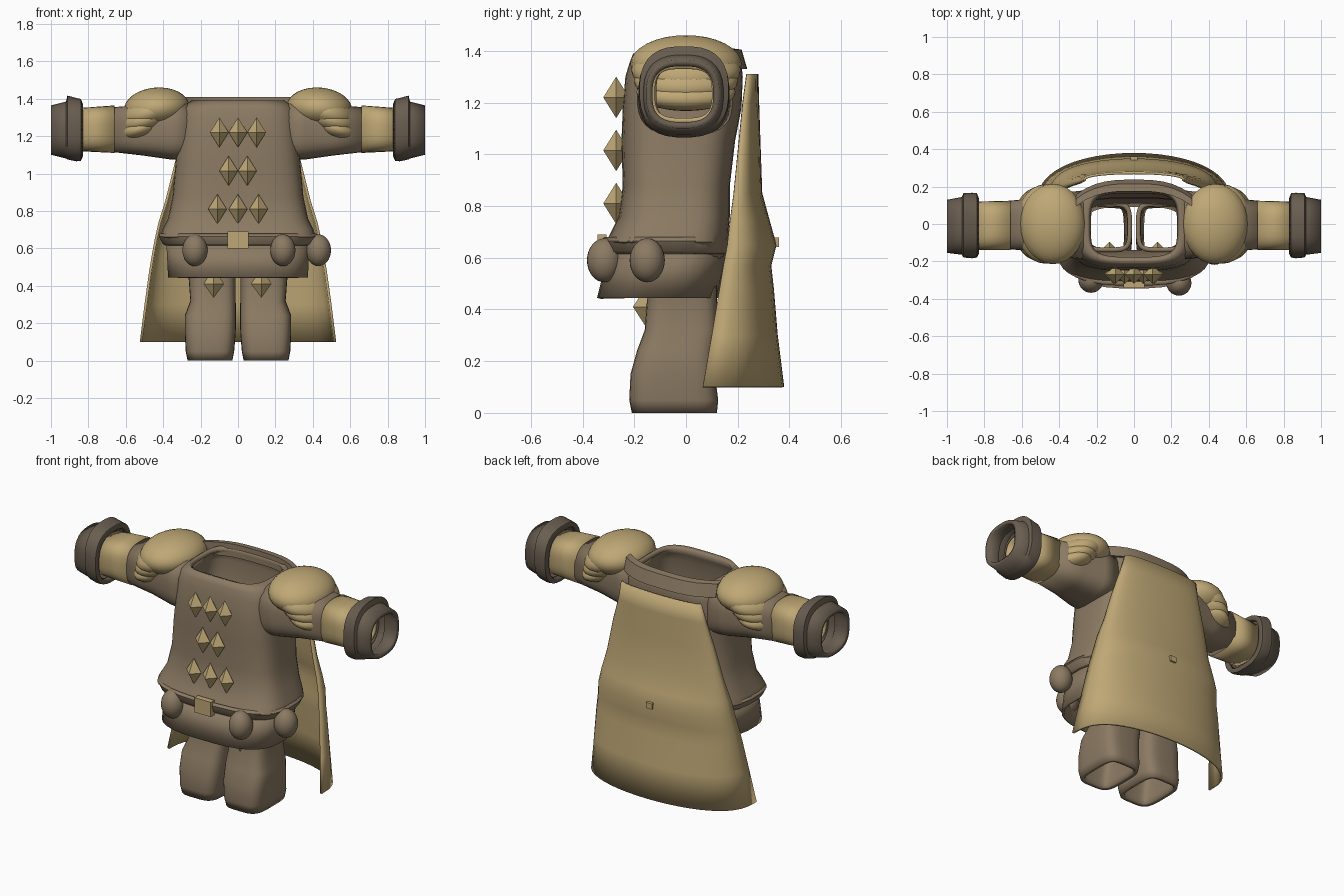
import bpy, bmesh, math
from mathutils import Vector, Matrix

cube = bpy.data.objects.get("Cube")
if cube:
    bpy.data.objects.remove(cube)


def material(name, rgb):
    m = bpy.data.materials.new(name)
    m.use_nodes = True
    m.diffuse_color = (*rgb, 1)
    m.node_tree.nodes["Principled BSDF"].inputs["Base Color"].default_value = (*rgb, 1)
    return m


BROWN = material("brown cloth", (0.26, 0.195, 0.125))
DARK = material("dark leather", (0.14, 0.11, 0.08))
GOLD = material("tan gold", (0.52, 0.39, 0.18))
made = []


def finish(name, bm, mat, mirror=False, thickness=0, smooth=True):
    mesh = bpy.data.meshes.new(name)
    bm.to_mesh(mesh)
    bm.free()
    mesh.materials.append(mat)
    ob = bpy.data.objects.new(name, mesh)
    bpy.context.collection.objects.link(ob)
    if mirror:
        ob.modifiers.new("Mirror", 'MIRROR').use_mirror_merge = False
    if thickness:
        s = ob.modifiers.new("Solidify", 'SOLIDIFY')
        s.thickness, s.offset = thickness, -1
    if smooth:
        made.append(ob)
    return ob


def bridge(bm, rings, closed=True):
    for a, b in zip(rings, rings[1:]):
        n = len(a)
        for j in range(n if closed else n - 1):
            k = (j + 1) % n
            bm.faces.new((a[j], a[k], b[k], b[j]))


def tube(name, rows, mat, square=3, axis="z", sides=32, **kw):
    """Open tube; each row is (position on axis, u min, u max, v min, v max)."""
    bm = bmesh.new()
    rings = []
    for p, u0, u1, v0, v1 in rows:
        ring = []
        for i in range(sides):
            t = math.tau * (i + 0.5) / sides
            c, s = math.cos(t), math.sin(t)
            u = (u0 + u1) / 2 + (u1 - u0) / 2 * math.copysign(abs(c) ** (2 / square), c)
            v = (v0 + v1) / 2 + (v1 - v0) / 2 * math.copysign(abs(s) ** (2 / square), s)
            ring.append(bm.verts.new((u, v, p) if axis == "z" else (p, u, v)))
        rings.append(ring)
    bridge(bm, rings)
    return finish(name, bm, mat, **kw)


def ellipsoid(name, centre, radii, mat, tilt=0, mirror=False):
    bm = bmesh.new()
    m = (Matrix.Translation(centre) @ Matrix.Rotation(tilt, 4, 'Y')
         @ Matrix.Diagonal((*radii, 1)))
    bmesh.ops.create_uvsphere(bm, u_segments=28, v_segments=16, radius=1, matrix=m)
    return finish(name, bm, mat, mirror=mirror)


def box(name, centre, size, mat):
    bm = bmesh.new()
    bmesh.ops.create_cube(bm, size=1, matrix=Matrix.Translation(centre) @ Matrix.Diagonal((*size, 1)))
    return finish(name, bm, mat, smooth=False)


def stud(name, centre, width, height):
    bm = bmesh.new()
    c = Vector(centre)
    ring = [bm.verts.new(c + Vector(d) * width) for d in ((1, 0, 0), (0, 1, 0), (-1, 0, 0), (0, -1, 0))]
    top, low = (bm.verts.new(c + Vector((0, 0, h))) for h in (height, -height))
    for a, b in zip(ring, ring[1:] + ring[:1]):
        bm.faces.new((a, b, top))
        bm.faces.new((b, a, low))
    finish(name, bm, GOLD, smooth=False)


# Tunic body, open at the neck and tapering to the hips
tube("tunic", [
    (0.50, -.27, .27, -.16, .12), (0.60, -.34, .34, -.26, .15),
    (0.66, -.415, .415, -.31, .165), (0.70, -.405, .405, -.29, .165),
    (0.76, -.375, .375, -.26, .17), (0.88, -.35, .35, -.245, .17),
    (1.05, -.335, .335, -.25, .19), (1.18, -.325, .325, -.245, .215),
    (1.30, -.315, .315, -.235, .22), (1.35, -.30, .30, -.22, .215),
    (1.39, -.25, .25, -.205, .19)], BROWN, square=3.6, sides=40, thickness=.03)

# Trouser legs
tube("leg", [
    (0, .03, .27, -.21, .12), (.05, .02, .28, -.22, .125),
    (.15, .012, .285, -.215, .112), (.24, .01, .285, -.19, .11),
    (.32, .012, .255, -.16, .125), (.45, .012, .265, -.15, .12),
    (.56, .01, .27, -.15, .12)], BROWN, square=4, mirror=True, thickness=.025)

# Skirt, belt and buckle
tube("skirt", [(.445, -.375, .375, -.345, .125), (.64, -.385, .385, -.295, .165)],
     BROWN, square=2.8, thickness=.015)
tube("belt", [(.615, -.39, .39, -.31, .168), (.625, -.405, .405, -.32, .175),
              (.665, -.425, .425, -.33, .178), (.68, -.42, .42, -.318, .172)],
     BROWN, square=2.8, thickness=.03)
box("buckle", (0, -.325, .645), (.11, .035, .09), GOLD)

# Belt pouches
for n, (x, y) in enumerate(((-.23, -.3), (.24, -.315), (.43, -.15))):
    ellipsoid(f"pouch_{n + 1}", (x, y, .59), (.067, .068, .085), BROWN)

# Chest and knee studs
for z, xs in ((1.22, (-.1, 0, .1)), (1.015, (-.05, .05)), (.81, (-.11, 0, .11))):
    for x in xs:
        stud("chest_stud", (x, -.27, z), .05, .08)
for x in (-.13, .125):
    stud("knee_stud", (x, -.15, .41), .055, .085)

# Sleeves, cuffs and gauntlets
tube("sleeve", [
    (.27, -.19, .18, 1.07, 1.38), (.36, -.18, .17, 1.075, 1.38),
    (.50, -.15, .14, 1.095, 1.37), (.67, -.135, .125, 1.115, 1.355)],
    BROWN, axis="x", mirror=True, thickness=.02)
tube("cuff", [(.66, -.14, .125, 1.11, 1.365), (.86, -.14, .12, 1.12, 1.35)],
     GOLD, axis="x", mirror=True, thickness=.02)
tube("gauntlet", [
    (.83, -.16, .14, 1.09, 1.375), (.84, -.18, .165, 1.067, 1.40),
    (.865, -.184, .168, 1.065, 1.405), (.912, -.18, .165, 1.075, 1.418),
    (.92, -.165, .145, 1.08, 1.385), (1.0, -.155, .13, 1.10, 1.365)],
    DARK, square=2.6, axis="x", mirror=True, thickness=.025)

# Layered shoulder guards, each lower plate set further out
ellipsoid("shoulder_cap", (.435, 0, 1.35), (.175, .215, .11), GOLD, .08, True)
for n, (x, z, r, h) in enumerate(((.475, 1.325, .16, .09), (.5, 1.285, .145, .08), (.525, 1.24, .125, .065))):
    ellipsoid(f"shoulder_plate_{n + 1}", (x, 0, z), (r, .212 - .01 * n, h), GOLD, .3, True)

# Collar yoke across the upper back
bm = bmesh.new()
rings = []
for i in range(13):
    x = -.31 + .62 * i / 12
    y = .225 - .08 * abs(x / .31) ** 3
    rings.append([bm.verts.new((x, y + a, b)) for a, b in
                  ((-.05, 1.33), (-.05, 1.41), (-.01, 1.405), (.012, 1.33))])
bridge(bm, rings)
bm.faces.new(rings[0])
bm.faces.new(rings[-1])
bmesh.ops.recalc_face_normals(bm, faces=bm.faces)
finish("collar_yoke", bm, BROWN)

# Flaring cape: height, half width, edge y, middle y
bm = bmesh.new()
rings = []
for z, w, edge, mid in ((.1, .525, .065, .38), (.3, .50, .10, .355), (.48, .475, .13, .34),
                        (.57, .46, .145, .33), (.65, .445, .16, .35), (.74, .425, .17, .325),
                        (.85, .39, .185, .295), (1.05, .34, .205, .288), (1.2, .295, .22, .283),
                        (1.31, .27, .235, .28)):
    ring = []
    for i in range(25):
        t = math.pi * i / 24
        ring.append(bm.verts.new((w * math.cos(t), edge + (mid - edge) * max(math.sin(t), 0) ** .7, z)))
    rings.append(ring)
bridge(bm, rings, closed=False)
finish("cape", bm, GOLD, thickness=.014)
box("cape_peg", (0, .335, .66), (.04, .05, .035), GOLD)

# Smooth shading with sharp creases kept
bpy.ops.object.select_all(action='DESELECT')
for ob in made:
    ob.select_set(True)
bpy.context.view_layer.objects.active = made[0]
bpy.ops.object.shade_smooth_by_angle(angle=math.radians(40))
